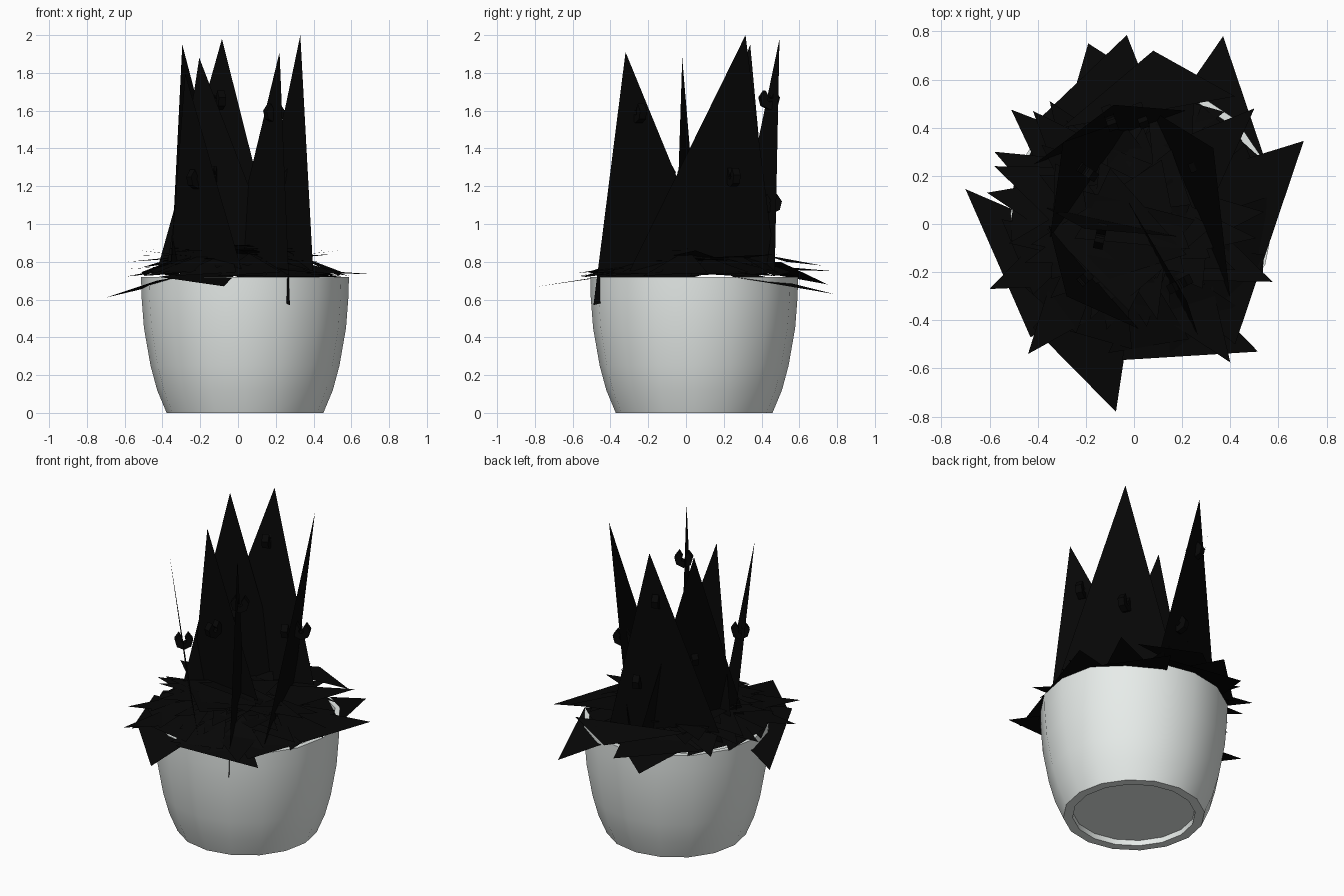
import bpy, bmesh, math, random
from mathutils import Vector

random.seed(4)
CX, CY, SIDES = 0.037, 0.043, 16
dark = bpy.data.materials.new("dark_foliage")
dark.diffuse_color = (0.002, 0.002, 0.002, 1)
glaze = bpy.data.materials.new("pale_glaze")
glaze.diffuse_color = (0.80, 0.84, 0.82, 1)


def make(name, verts, faces, mat=None):
    me = bpy.data.meshes.new(name)
    me.from_pydata([tuple(v) for v in verts], [], faces)
    ob = bpy.data.objects.new(name, me)
    bpy.context.collection.objects.link(ob)
    if mat:
        me.materials.append(mat)
    return ob


def lathe(name, profile, mat):
    verts, faces, n = [], [], SIDES
    for r, z in profile:
        for i in range(n):
            a = 2 * math.pi * i / n
            verts.append((CX + r * math.cos(a), CY + r * math.sin(a), z))
    for k in range(len(profile) - 1):
        for i in range(n):
            j = (i + 1) % n
            faces.append((k * n + i, k * n + j, (k + 1) * n + j, (k + 1) * n + i))
    last = (len(profile) - 1) * n
    faces += [tuple(reversed(range(n))), tuple(range(last, last + n))]
    ob = make(name, verts, faces, mat)
    bm = bmesh.new()
    bm.from_mesh(ob.data)
    bmesh.ops.recalc_face_normals(bm, faces=bm.faces)
    bm.to_mesh(ob.data)
    bm.free()
    bpy.context.view_layer.objects.active = ob
    ob.select_set(True)
    bpy.ops.object.shade_smooth_by_angle(angle=math.radians(35))
    ob.select_set(False)
    return ob


# Pot: recessed foot, curved wall, rim, inner wall and soil level
lathe("pot", [(0.36, 0.035), (0.36, 0.0), (0.415, 0.0), (0.465, 0.12),
              (0.50, 0.25), (0.535, 0.45), (0.548, 0.62), (0.55, 0.72),
              (0.52, 0.72), (0.515, 0.66)], glaze)

# Tall upright leaf cards: tip, base corner, base corner
cards = [
    ((-0.295, 0.34, 1.95), (-0.355, -0.10, 0.75), (0.02, 0.45, 0.75)),
    ((-0.205, -0.02, 1.88), (-0.38, 0.075, 0.75), (0.23, -0.056, 0.75)),
    ((-0.085, 0.495, 1.98), (-0.43, 0.237, 0.75), (0.225, 0.47, 0.75)),
    ((0.22, -0.32, 1.91), (-0.06, 0.155, 0.75), (0.275, -0.49, 0.57)),
    ((0.33, 0.315, 2.00), (0.07, 0.475, 0.75), (0.398, -0.30, 0.75)),
    ((-0.28, -0.30, 1.80), (-0.36, 0.02, 0.75), (0.03, -0.44, 0.72)),
]
for tri in cards:
    make("tall_leaf", tri, [(0, 1, 2)], dark)


# Small open ring clips on the tall leaves
def clip(card, pos):
    axis = cards[card][2][0] - cards[card][1][0], cards[card][2][1] - cards[card][1][1], 0
    w = Vector(axis).normalized()
    u, up, c = Vector((-w.y, w.x, 0)), Vector((0, 0, 1)), Vector(pos)
    verts, faces, n = [], [], 7
    for i in range(n):
        a = math.radians(120 + 300 * i / (n - 1))
        d = u * math.cos(a) + up * math.sin(a)
        verts += [c + d * r + w * h for r, h in
                  ((0.055, -0.02), (0.055, 0.02), (0.015, 0.02), (0.015, -0.02))]
    for i in range(n - 1):
        for k in range(4):
            m = (k + 1) % 4
            faces.append((i * 4 + k, i * 4 + m, i * 4 + 4 + m, i * 4 + 4 + k))
    faces += [(0, 1, 2, 3), (n * 4 - 1, n * 4 - 2, n * 4 - 3, n * 4 - 4)]
    make("clip", verts, faces, dark)


for card, pos in [(0, (-0.20, 0.22, 1.23)), (1, (-0.14, -0.05, 1.26)),
                  (2, (-0.10, 0.44, 1.66)), (2, (0.03, 0.45, 1.11)),
                  (3, (0.19, -0.25, 1.59)), (4, (0.28, 0.25, 1.25)),
                  (5, (-0.22, -0.24, 1.24))]:
    clip(card, pos)

# Large drooping leaves over the rim: tip, base corner, base corner
large = [
    ((-0.70, 0.145, 0.61), (-0.43, -0.47, 0.70), (0.10, -0.20, 0.80)),
    ((0.705, 0.345, 0.735), (0.42, -0.50, 0.74), (-0.25, 0.05, 0.80)),
    ((0.37, 0.78, 0.63), (0.55, 0.25, 0.72), (-0.10, 0.10, 0.80)),
    ((-0.075, -0.78, 0.67), (-0.42, -0.43, 0.72), (0.05, 0.05, 0.80)),
    ((0.515, -0.53, 0.72), (-0.05, -0.565, 0.725), (0.05, -0.05, 0.78)),
    ((-0.19, 0.75, 0.68), (0.20, 0.50, 0.80), (-0.35, 0.20, 0.78)),
    ((-0.03, 0.785, 0.75), (-0.40, 0.43, 0.76), (0.20, 0.20, 0.80)),
    ((0.08, 0.72, 0.78), (0.42, 0.53, 0.80), (-0.30, 0.40, 0.84)),
]
for tri in large:
    make("rim_leaf", tri, [(0, 1, 2)], dark)

# Smaller rim leaves: tip only, the wide end lies across the middle
tips = [(0.40, -0.575, 0.74), (-0.44, -0.54, 0.73), (-0.60, -0.27, 0.72),
        (0.575, -0.24, 0.79), (0.25, 0.57, 0.80),
        (0.50, 0.48, 0.84), (-0.51, 0.475, 0.77), (-0.58, 0.30, 0.80),
        (-0.58, 0.24, 0.83), (-0.61, 0.13, 0.76), (-0.42, 0.47, 0.85),
        (-0.35, 0.51, 0.82), (0.54, 0.05, 0.86), (-0.52, -0.08, 0.86)]


def leaf(name, tip, back, half, z):
    t = Vector(tip)
    d = Vector((t.x, t.y, 0)).normalized()
    p = Vector((-d.y, d.x, 0))
    b = t - d * back
    b.z = z
    make(name, [t, b + p * half, b - p * half], [(0, 1, 2)], dark)


for t in tips:
    leaf("small_leaf", t, 0.6, 0.24, random.uniform(0.78, 0.86))

# Layered filler leaves covering the soil
for i in range(24):
    a = i * 2.4 + random.uniform(-0.2, 0.2)
    r = random.uniform(0.40, 0.52)
    tip = (r * math.cos(a), r * math.sin(a), random.uniform(0.75, 0.88))
    leaf("filler_leaf", tip, random.uniform(0.4, 0.75), 0.24, random.uniform(0.76, 0.89))

# Ring of broad leaves laid along the rim, sloping up to the middle
for i in range(14):
    a = 2 * math.pi * i / 14
    ring = [(0.57, a, 0.725), (0.54, a + 0.62, 0.745), (0.22, a + 0.4, random.uniform(0.82, 0.87))]
    make("edge_leaf", [(0.02 + r * math.cos(t), 0.02 + r * math.sin(t), z) for r, t, z in ring],
         [(0, 1, 2)], dark)
